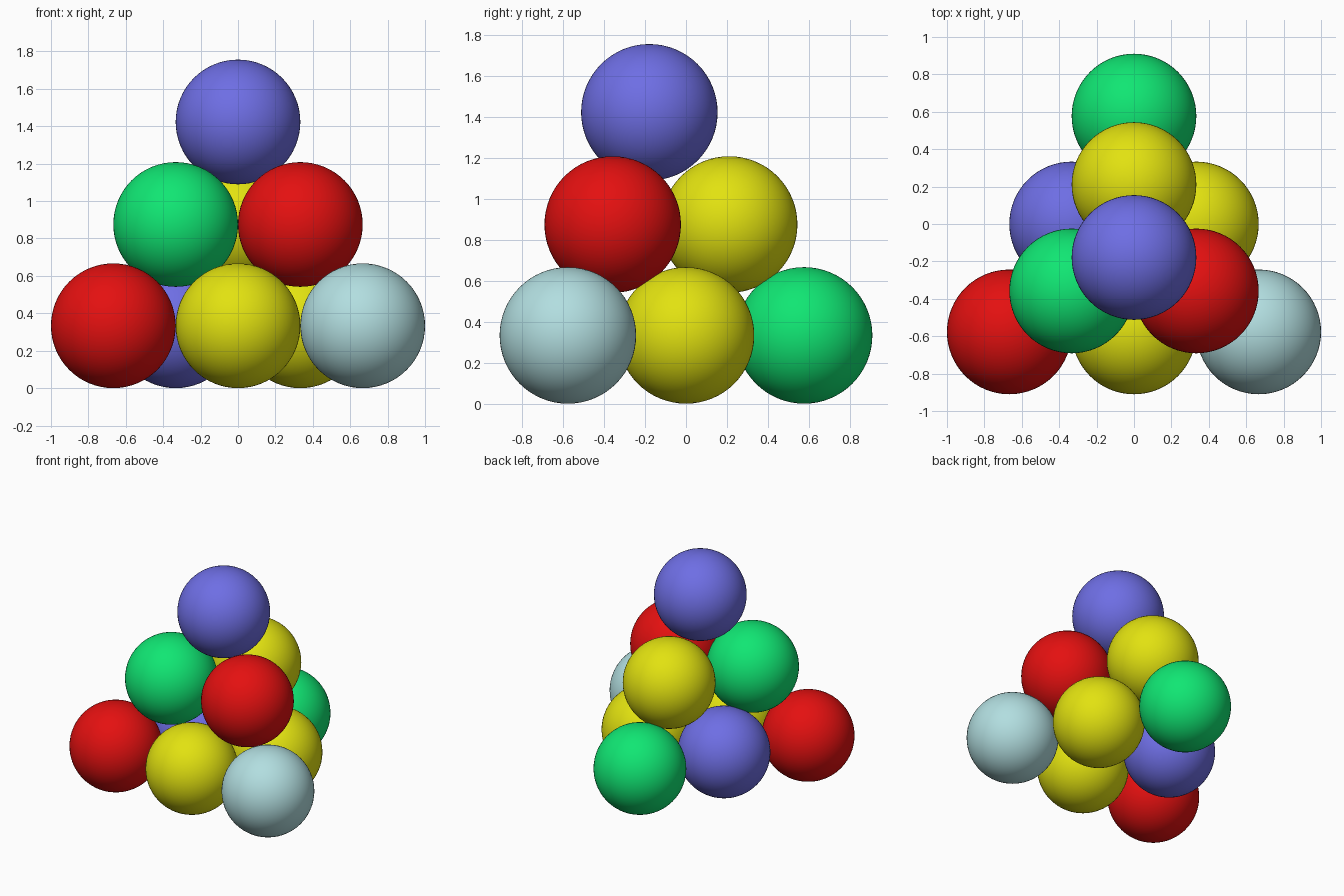
import bpy

if "Cube" in bpy.data.objects:
    bpy.data.objects.remove(bpy.data.objects["Cube"])

R = 1 / 3


def lin(v):
    v /= 255
    return v / 12.92 if v < 0.04045 else ((v + 0.055) / 1.055) ** 2.4


def material(name, r, g, b):
    m = bpy.data.materials.new(name)
    m.diffuse_color = (lin(r), lin(g), lin(b), 1)
    m.use_nodes = True
    m.node_tree.nodes["Principled BSDF"].inputs["Base Color"].default_value = m.diffuse_color
    return m


red = material("red", 228, 16, 16)
yellow = material("yellow", 226, 226, 16)
green = material("green", 16, 230, 115)
blue = material("violet blue", 110, 110, 228)
pale = material("pale blue", 178, 222, 224)


def ball(name, x, y, z, mat):
    bpy.ops.mesh.primitive_uv_sphere_add(segments=64, ring_count=32, radius=R, location=(x, y, z))
    ob = bpy.context.object
    ob.name = name
    ob.data.materials.append(mat)
    bpy.ops.object.shade_smooth()


# Each row: name, y, z, colours from left to right
rows = [
    ("base_front_ball", -0.577, R, (red, yellow, pale)),
    ("base_middle_ball", 0.0, R, (blue, yellow)),
    ("base_back_ball", 0.577, R, (green,)),
    ("second_front_ball", -0.358, 0.875, (green, red)),
    ("second_back_ball", 0.211, 0.875, (yellow,)),
    ("top_ball", -0.179, 1.423, (blue,)),
]
for name, y, z, colours in rows:
    for i, mat in enumerate(colours):
        ball(f"{name}_{i + 1}", (i - (len(colours) - 1) / 2) * 2 * R, y, z, mat)
